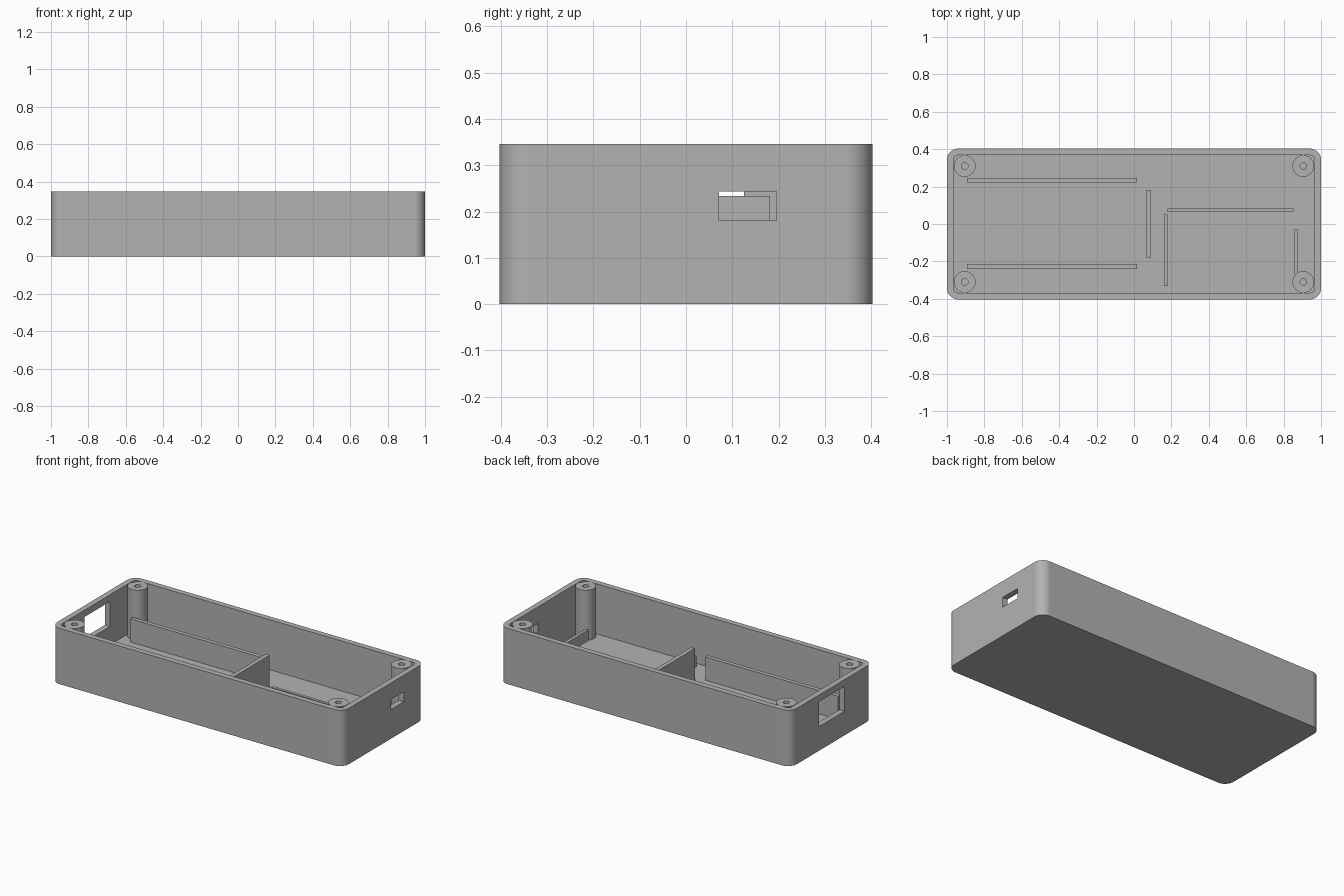
import bpy, bmesh, math
from mathutils import Vector

if "Cube" in bpy.data.objects:
    bpy.data.objects.remove(bpy.data.objects["Cube"], do_unlink=True)

LENGTH, WIDTH, HEIGHT = 2.0, 0.806, 0.346
WALL, FLOOR = 0.035, 0.036

grey = bpy.data.materials.new("plain_grey")
grey.use_nodes = True
colour = (0.45, 0.45, 0.45, 1)
grey.diffuse_color = colour
grey.node_tree.nodes["Principled BSDF"].inputs["Base Color"].default_value = colour


def rounded_outline(length, width, radius, steps=12):
    """Points around a rectangle with round corners, counter-clockwise."""
    points = []
    corners = [(1, 1), (-1, 1), (-1, -1), (1, -1)]
    for quarter, (sx, sy) in enumerate(corners):
        for i in range(steps + 1):
            a = (quarter + i / steps) * math.pi / 2
            points.append((sx * (length / 2 - radius) + radius * math.cos(a),
                           sy * (width / 2 - radius) + radius * math.sin(a)))
    return points


def circle_outline(x, y, radius, sides=40):
    return [(x + radius * math.cos(math.tau * i / sides),
             y + radius * math.sin(math.tau * i / sides)) for i in range(sides)]


def prism(name, outline, bottom, top):
    """Extrude an outline upwards into a solid."""
    bm = bmesh.new()
    base = bm.faces.new([bm.verts.new((x, y, bottom)) for x, y in outline])
    raised = bmesh.ops.extrude_face_region(bm, geom=[base])
    verts = [v for v in raised["geom"] if isinstance(v, bmesh.types.BMVert)]
    bmesh.ops.translate(bm, verts=verts, vec=Vector((0, 0, top - bottom)))
    bmesh.ops.recalc_face_normals(bm, faces=bm.faces)
    mesh = bpy.data.meshes.new(name)
    bm.to_mesh(mesh)
    bm.free()
    mesh.materials.append(grey)
    obj = bpy.data.objects.new(name, mesh)
    bpy.context.collection.objects.link(obj)
    return obj


def block(name, x0, x1, y0, y1, z0, z1):
    return prism(name, [(x0, y0), (x1, y0), (x1, y1), (x0, y1)], z0, z1)


def activate(obj):
    bpy.ops.object.select_all(action="DESELECT")
    obj.select_set(True)
    bpy.context.view_layer.objects.active = obj


def cut(obj, cutter):
    """Subtract the cutter from the object and discard it."""
    activate(obj)
    mod = obj.modifiers.new("cut", "BOOLEAN")
    mod.operation, mod.solver, mod.object = "DIFFERENCE", "EXACT", cutter
    bpy.ops.object.modifier_apply(modifier=mod.name)
    bpy.data.objects.remove(cutter, do_unlink=True)


def smooth(obj):
    activate(obj)
    bpy.ops.object.shade_smooth_by_angle(angle=math.radians(30))
    weighted = obj.modifiers.new("flat_faces", "WEIGHTED_NORMAL")
    weighted.keep_sharp = True


# Open tray with a side window and a small port
tray = prism("tray", rounded_outline(LENGTH, WIDTH, 0.06), 0, HEIGHT)
cavity = rounded_outline(LENGTH - 2 * WALL, WIDTH - 2 * WALL, 0.025)
cut(tray, prism("cavity_cutter", cavity, FLOOR, HEIGHT + 0.1))
cut(tray, block("window_cutter", -1.1, -0.93, -0.125, 0.125, 0.15, 0.304))
cut(tray, block("port_cutter", 0.93, 1.1, 0.071, 0.196, 0.181, 0.243))
smooth(tray)

# Screw posts in the four corners
for side, sx in (("left", 1), ("right", -1)):
    for end, sy in (("front", -1), ("back", 1)):
        x, y = sx * 0.905, sy * 0.31
        post = prism(f"screw_post_{end}_{side}", circle_outline(x, y, 0.058), FLOOR - 0.01, HEIGHT)
        cut(post, prism("screw_hole_cutter", circle_outline(x, y, 0.018, 24), 0.06, HEIGHT + 0.1))
        smooth(post)

# Upright ribs on the floor: x range, y range, top height
ribs = {
    "long_rib_back": (-0.893, 0.017, 0.221, 0.247, 0.18),
    "long_rib_front": (-0.893, 0.017, -0.24, -0.214, 0.18),
    "centre_divider": (0.065, 0.091, -0.18, 0.181, 0.233),
    "low_rib_centre": (0.16, 0.178, -0.332, 0.05, 0.103),
    "low_rib_back": (0.18, 0.853, 0.064, 0.082, 0.103),
    "low_rib_end": (0.857, 0.876, -0.27, -0.03, 0.103),
}
for name, (x0, x1, y0, y1, top) in ribs.items():
    block(name, x0, x1, y0, y1, FLOOR - 0.01, top)
